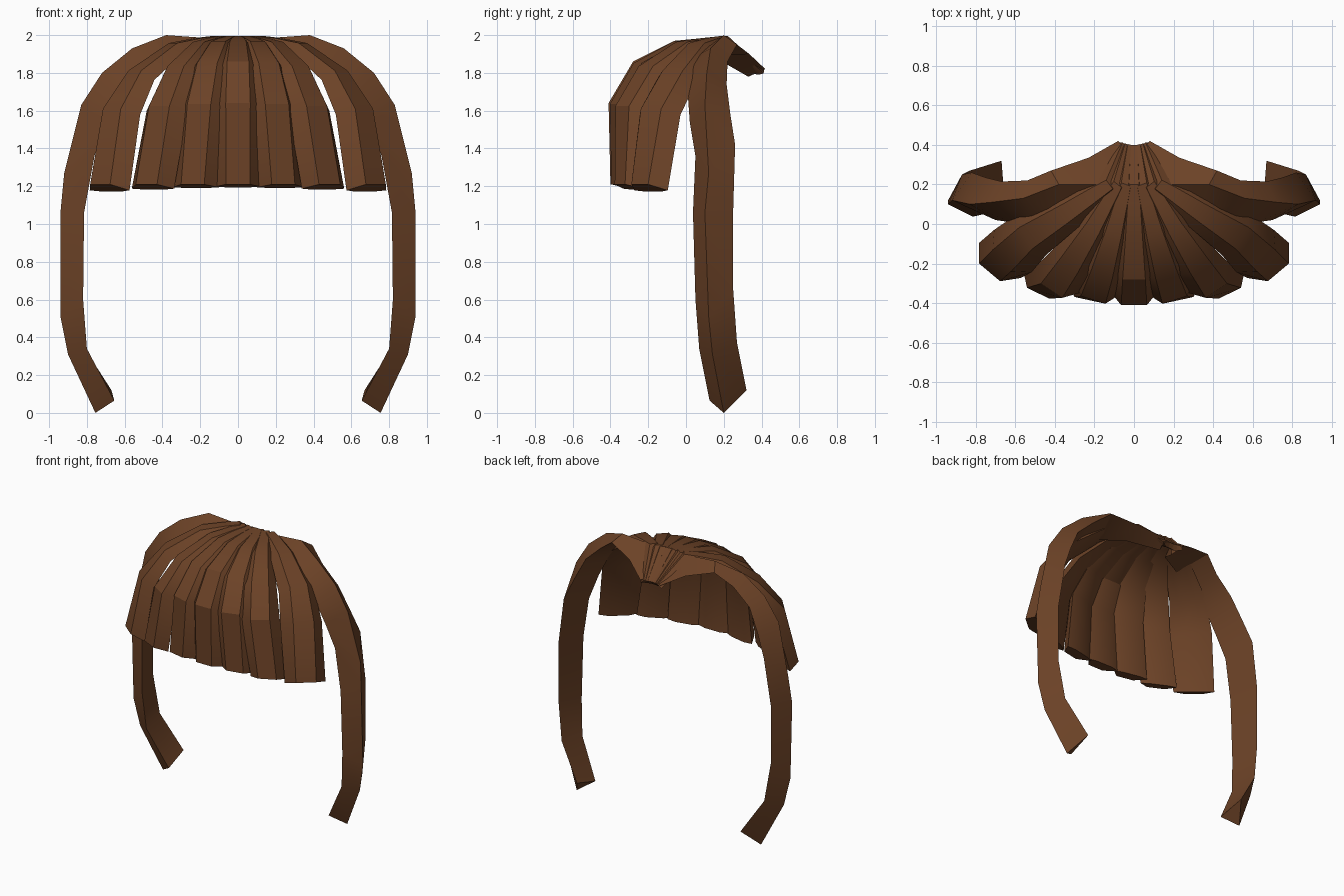
import bpy, bmesh, math
from mathutils import Vector

if "Cube" in bpy.data.objects:
    bpy.data.objects.remove(bpy.data.objects["Cube"])

hair = bpy.data.materials.new("brown hair")
hair.diffuse_color = (0.15, 0.055, 0.02, 1)
hair.use_nodes = True
hair.node_tree.nodes["Principled BSDF"].inputs["Base Color"].default_value = hair.diffuse_color


def loft(name, rings):
    """Skin a list of matching rings into a closed lock with crisp long edges."""
    bm = bmesh.new()
    loops = [[bm.verts.new(p) for p in ring] for ring in rings]
    n = len(loops[0])
    for a, b in zip(loops, loops[1:]):
        for k in range(n):
            j = (k + 1) % n
            bm.faces.new((a[k], a[j], b[j], b[k]))
    bm.faces.new(loops[0])
    bm.faces.new(loops[-1])
    bmesh.ops.recalc_face_normals(bm, faces=bm.faces)
    mesh = bpy.data.meshes.new(name)
    bm.to_mesh(mesh)
    bm.free()
    mesh.shade_smooth()
    mesh.set_sharp_from_angle(angle=math.radians(30))
    mesh.materials.append(hair)
    ob = bpy.data.objects.new(name, mesh)
    bpy.context.collection.objects.link(ob)


# Fringe: seven bevelled locks fanning from the crown, short tails behind it
CENTRE = [(0.40, 1.82), (0.20, 1.995), (0.10, 1.985), (-0.06, 1.97),
          (-0.28, 1.86), (-0.41, 1.64), (-0.40, 1.21)]      # y, z of middle lock
SPREAD = [0.06, 0.17, 0.27, 0.43, 0.68, 0.86, 1.0]          # sideways fan
FLARE = [0, 0, 0.01, 0.03, 0.05, 0.04, 0]                   # extra fan of outermost lock
SETBACK = [0, 0, 0.3, 0.75, 1.35, 1.45, 1.0]                # outer locks sit further back
DROP = [0, 0, 0, 0.2, 0.8, 0.5, 0]
HALF = [0.035, 0.05, 0.065, 0.085, 0.115, 0.13, 0.125]      # half width
DEPTH = [0.03, 0.035, 0.04, 0.05, 0.065, 0.08, 0.08]
TURN = [0.1, 0.6, 1, 1, 0.8, 0.4, 0]                        # crown angle to tip angle
# per lock: tip x, setback, drop, tip angle, crown angle, flare, width factor
LOCKS = [(0, 0, 0, 0, 0, 0, 1), (0.24, 0.018, 0.01, 12, 25, 0, 1),
         (0.485, 0.05, 0.03, 26, 45, 0, 1), (0.73, 0.155, 0.06, 40, 62, 1, 1.1)]
SECTION = [(-0.5, 0), (0.5, 0), (1, -1), (0.5, -1.2), (-0.5, -1.2), (-1, -1)]


def fringe_rings(side, tip_x, back, drop, tip_a, crown_a, flare, width):
    path = [Vector((tip_x * SPREAD[r] + flare * FLARE[r],
                    y + back * SETBACK[r], z - drop * DROP[r]))
            for r, (y, z) in enumerate(CENTRE)]
    rings = []
    for r, p in enumerate(path):
        t = (path[min(r + 1, 6)] - path[max(r - 1, 0)]).normalized()
        a = math.radians(tip_a + (crown_a - tip_a) * TURN[r])
        w = Vector((math.cos(a), math.sin(a), 0))
        out = w.cross(-t).normalized()
        if out.dot(Vector((0, -1, 1)) if r > 1 else Vector((0, 0, 1))) < 0:
            out = -out
        ring = []
        for u, v in SECTION:
            q = p + w * (u * HALF[r] * width) + out * (v * DEPTH[r])
            if r == 6:
                q.z += 0.015 * v                            # slanted tip cut
            ring.append((q.x * side, q.y, q.z))
        rings.append(ring)
    return rings


loft("fringe_middle", fringe_rings(1, *LOCKS[0]))
for i, lock in enumerate(LOCKS[1:], 1):
    for side, label in ((1, "right"), (-1, "left")):
        loft(f"fringe_{label}_{i}", fringe_rings(side, *lock))

# Long side strands: triangular section (front edge, outer ridge, back edge)
STRAND = [
    ((0.05, 0.33, 1.78), (0.03, 0.36, 1.84), (0.08, 0.42, 1.82)),
    ((0.17, 0.12, 1.90), (0.17, 0.20, 1.985), (0.23, 0.335, 1.90)),
    ((0.34, 0.04, 1.88), (0.38, 0.20, 2.00), (0.42, 0.27, 1.95)),
    ((0.50, 0.02, 1.82), (0.56, 0.13, 1.93), (0.54, 0.22, 1.86)),
    ((0.63, 0.01, 1.68), (0.72, 0.11, 1.80), (0.67, 0.215, 1.74)),
    ((0.70, 0.02, 1.54), (0.83, 0.10, 1.63), (0.75, 0.235, 1.58)),
    ((0.76, 0.05, 1.36), (0.92, 0.12, 1.27), (0.82, 0.26, 1.42)),
    ((0.815, 0.037, 1.06), (0.94, 0.10, 1.06), (0.87, 0.25, 1.08)),
    ((0.82, 0.05, 0.60), (0.94, 0.12, 0.51), (0.87, 0.25, 0.65)),
    ((0.80, 0.07, 0.34), (0.90, 0.14, 0.31), (0.83, 0.27, 0.37)),
    ((0.655, 0.125, 0.065), (0.755, 0.20, 0.0), (0.67, 0.32, 0.12)),
]
for side, label in ((1, "right"), (-1, "left")):
    loft(f"side_strand_{label}", [[(x * side, y, z) for x, y, z in ring] for ring in STRAND])
